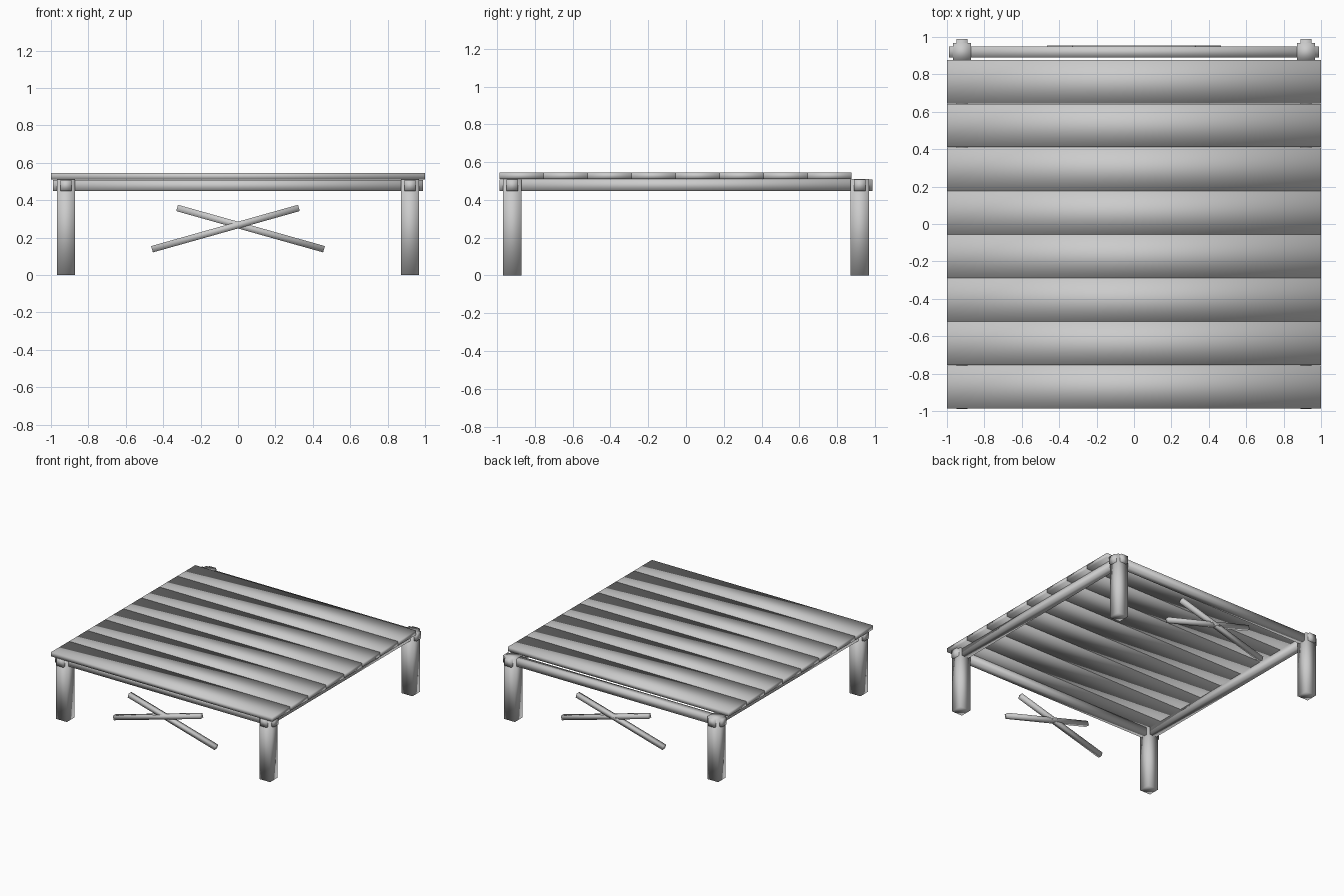
import bpy
import math

cube = bpy.data.objects.get("Cube")
if cube:
    bpy.data.objects.remove(cube, do_unlink=True)

# One flat grey for every part
grey = bpy.data.materials.new("plain grey")
grey.use_nodes = True
colour = (0.6, 0.6, 0.6, 1)
grey.diffuse_color = colour
grey.node_tree.nodes["Principled BSDF"].inputs["Base Color"].default_value = colour


def bar(name, centre, size, tilt=0):
    """Softly shaded rectangular timber, optionally tilted about y."""
    bpy.ops.mesh.primitive_cube_add(size=1, location=centre)
    obj = bpy.context.object
    obj.name = name
    obj.scale = size
    bpy.ops.object.transform_apply(location=False, rotation=False, scale=True)
    obj.rotation_euler.y = tilt
    obj.data.materials.append(grey)
    bpy.ops.object.shade_smooth()
    return obj


LEG = 0.92          # leg and beam centre lines
DECK = 0.51         # underside of the planks
SIDES = {"front": -1, "back": 1}
HANDS = {"left": 1, "right": -1}

# Legs
for end, sy in SIDES.items():
    for hand, sx in HANDS.items():
        bar(f"{end}_{hand}_leg", (sx * LEG, sy * LEG, 0.256), (0.097, 0.097, 0.512))

# Frame beams, with ends poking through the legs
for end, sy in SIDES.items():
    bar(f"{end}_beam", (0, sy * LEG, 0.478), (1.98, 0.06, 0.06))
for hand, sx in HANDS.items():
    bar(f"{hand}_beam", (sx * LEG, 0, 0.478), (0.06, 1.976, 0.06))

# Deck planks
PITCH = 0.233
for i in range(8):
    y = -0.988 + PITCH * (i + 0.5)
    bar(f"plank_{i + 1}", (0, y, DECK + 0.0175), (2, PITCH - 0.001, 0.035))

# Crossed braces at the front and back
for end, sy in SIDES.items():
    for hand, sx in HANDS.items():
        bar(f"{end}_{hand}_brace", (-sx * 0.067, sy * 0.938, 0.248),
            (0.816, 0.035, 0.035), -sx * math.radians(15.7))
